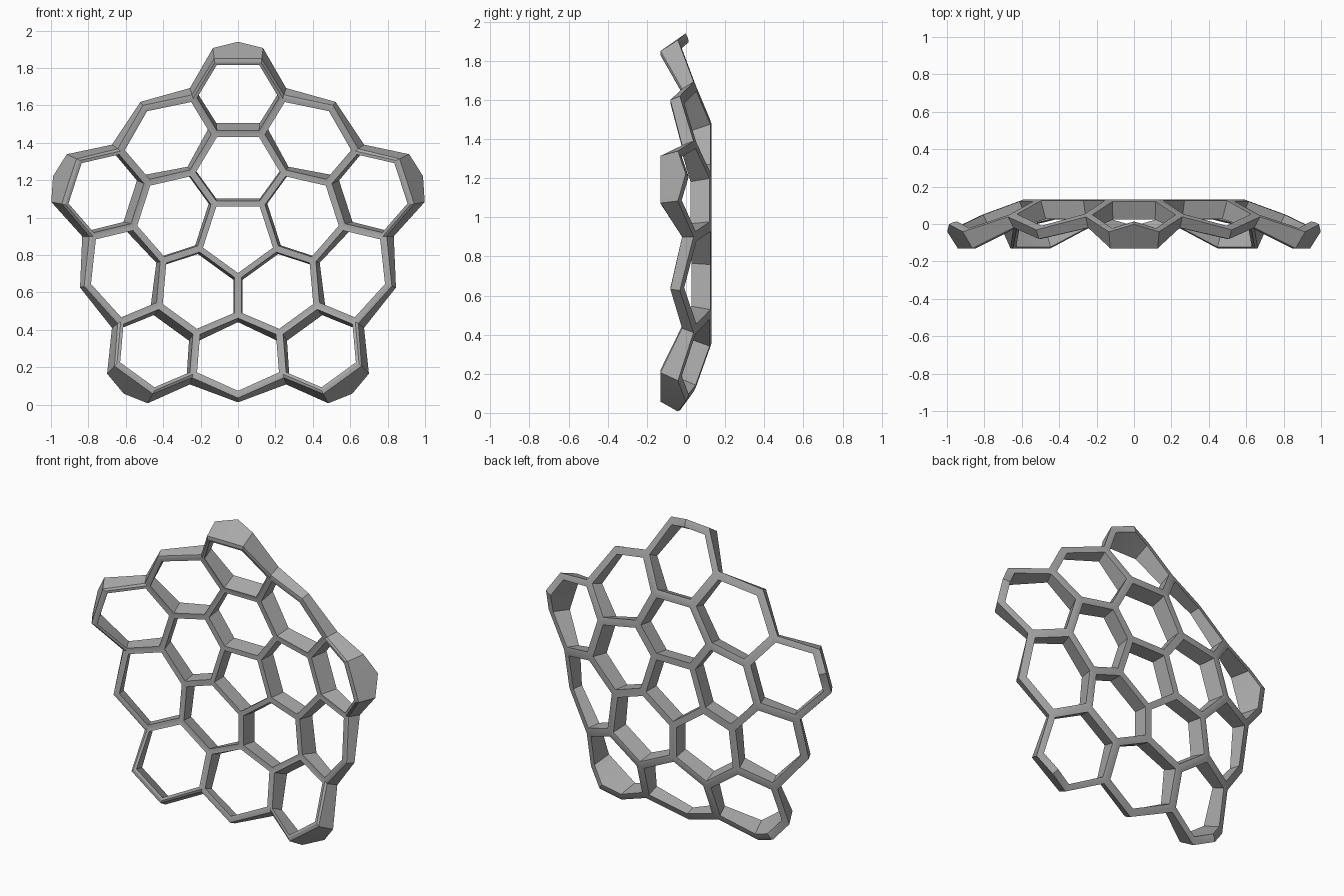
import bpy, bmesh, math
from mathutils import Vector

cube = bpy.data.objects.get("Cube")
if cube:
    bpy.data.objects.remove(cube, do_unlink=True)

CENTRE_Z = 0.90
# Joint kinds: bearing from the sector axis, front (radius, y), back (radius, y)
JOINTS = {
    "pent": (36, (0.215, 0.03), (0.225, 0.13)),
    "spoke": (36, (0.42, 0.03), (0.435, 0.13)),
    "mid": (12.7, (0.56, 0.03), (0.595, 0.13)),
    "notch": (18, (0.775, -0.02), (0.81, 0.05)),
    "tip": (7.6, (0.938, -0.13), (0.992, -0.03)),
    "peak": (0, (0.93, -0.13), (1.017, 0.01)),
    "valley": (36, (0.845, -0.08), (0.865, -0.02)),
}
INSET = (0.085, 0.11)      # strut half width, front and back
RIM = (0.02, 0.023)        # rim half width, front and back


def joint(kind, sector, side=1):
    return (kind, sector % 5, side)


def place(j, layer, grow=0.0):
    """Position of a joint on the front (0) or back (1) layer."""
    kind, sector, side = j
    bearing, *layers = JOINTS[kind]
    r, y = layers[layer]
    a = math.radians(72 * sector + side * bearing)
    r += grow
    y -= grow * 0.5 * layer
    return Vector((r * math.sin(a), y, CENTRE_Z + r * math.cos(a)))


# Cells: one pentagon, five hexagons round it, ten in the outer ring
cells = [[joint("pent", k) for k in range(5)]]
rim = []
for k in range(5):
    cells.append([joint("pent", k - 1), joint("spoke", k - 1), joint("mid", k, -1),
                  joint("mid", k), joint("spoke", k), joint("pent", k)])
    cells.append([joint("mid", k, -1), joint("notch", k, -1), joint("tip", k, -1),
                  joint("peak", k), joint("tip", k), joint("notch", k), joint("mid", k)])
    cells.append([joint("spoke", k), joint("mid", k), joint("notch", k), joint("valley", k),
                  joint("notch", k + 1, -1), joint("mid", k + 1, -1)])
    rim += [joint("notch", k, -1), joint("tip", k, -1), joint("peak", k),
            joint("tip", k), joint("notch", k), joint("valley", k)]

bm = bmesh.new()
nodes = [{j: bm.verts.new(place(j, s)) for c in cells for j in dict.fromkeys(c)
          if False} for s in (0, 1)]
for s in (0, 1):
    for j in {j: None for c in cells for j in c}:
        nodes[s][j] = bm.verts.new(place(j, s))


def band(loop_a, loop_b):
    """Closed strip of quads between two loops."""
    n = len(loop_a)
    for i in range(n):
        q = (i + 1) % n
        bm.faces.new((loop_a[i], loop_a[q], loop_b[q], loop_b[i]))


# Strut faces round each hole, and the hole walls
for cell in cells:
    holes = []
    for s in (0, 1):
        ring = [nodes[s][j] for j in cell]
        mid = sum((v.co for v in ring), Vector()) / len(ring)
        hole = [bm.verts.new(v.co.lerp(mid, INSET[s])) for v in ring]
        band(ring, hole)
        holes.append(hole)
    band(*holes)

# Outer rim faces and the outside wall
edges = []
for s in (0, 1):
    outer = [bm.verts.new(place(j, s, RIM[s])) for j in rim]
    band([nodes[s][j] for j in rim], outer)
    edges.append(outer)
band(*edges)

bmesh.ops.recalc_face_normals(bm, faces=bm.faces)
mesh = bpy.data.meshes.new("honeycomb_lattice")
bm.to_mesh(mesh)
bm.free()
lattice = bpy.data.objects.new("honeycomb_lattice", mesh)
bpy.context.collection.objects.link(lattice)

# Plain grey material
grey = bpy.data.materials.new("grey")
grey.use_nodes = True
colour = (0.4, 0.4, 0.4, 1)
grey.diffuse_color = colour
grey.node_tree.nodes["Principled BSDF"].inputs["Base Color"].default_value = colour
mesh.materials.append(grey)

bpy.context.view_layer.objects.active = lattice
lattice.select_set(True)
bpy.ops.object.shade_smooth_by_angle(angle=math.radians(25))
